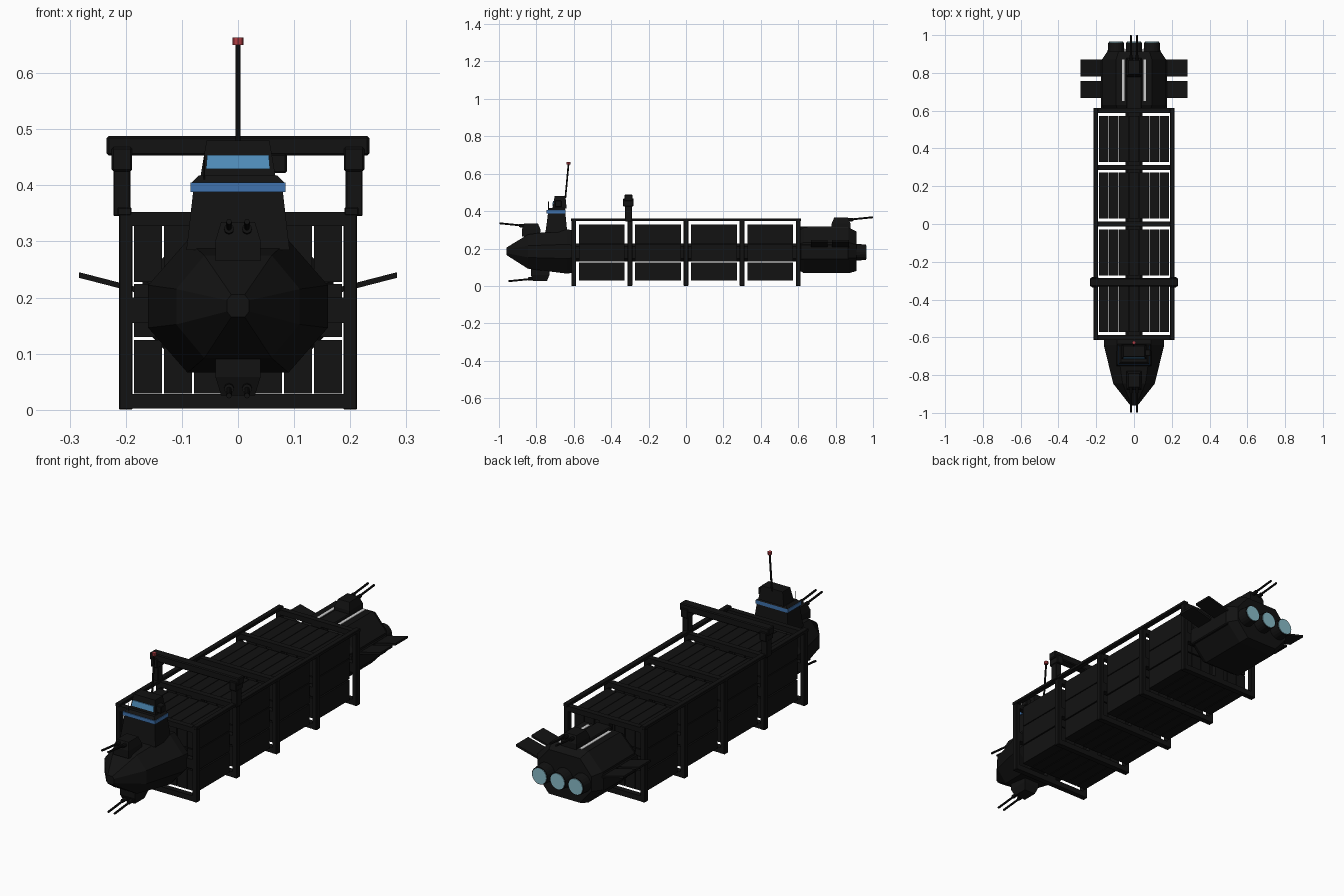
import bpy, bmesh, math
from mathutils import Vector

if "Cube" in bpy.data.objects:
    bpy.data.objects.remove(bpy.data.objects["Cube"])


def material(name, rgb):
    m = bpy.data.materials.new(name)
    m.diffuse_color = (*rgb, 1)
    m.use_nodes = True
    m.node_tree.nodes["Principled BSDF"].inputs["Base Color"].default_value = m.diffuse_color
    return m


BLACK = material("black_metal", (0.006, 0.006, 0.006))
BLUE = material("blue_glass", (0.05, 0.17, 0.42))
PALE_BLUE = material("window_glass", (0.08, 0.27, 0.5))
GLOW = material("engine_glow", (0.25, 0.5, 0.58))
RED = material("red_lamp", (0.45, 0.05, 0.06))
WHITE = material("white_paint", (0.75, 0.75, 0.75))


def finish(bm, name, mat):
    bmesh.ops.recalc_face_normals(bm, faces=bm.faces)
    me = bpy.data.meshes.new(name)
    bm.to_mesh(me)
    bm.free()
    ob = bpy.data.objects.new(name, me)
    bpy.context.collection.objects.link(ob)
    me.materials.append(mat)
    return ob


def loft(name, rings, mat=BLACK):
    """Skin a series of equal-length point rings and cap both ends."""
    bm = bmesh.new()
    vs = [[bm.verts.new(p) for p in r] for r in rings]
    n = len(vs[0])
    for a, b in zip(vs, vs[1:]):
        for i in range(n):
            bm.faces.new((a[i], a[(i + 1) % n], b[(i + 1) % n], b[i]))
    bm.faces.new(vs[0])
    bm.faces.new(vs[-1])
    return finish(bm, name, mat)


def rect(x0, x1, y0, y1, z):
    return [(x0, y0, z), (x1, y0, z), (x1, y1, z), (x0, y1, z)]


def box(name, x0, x1, y0, y1, z0, z1, mat=BLACK, bevel=0):
    ob = loft(name, [rect(x0, x1, y0, y1, z0), rect(x0, x1, y0, y1, z1)], mat)
    if bevel:
        mod = ob.modifiers.new("bevel", 'BEVEL')
        mod.width, mod.segments = bevel, 1
    return ob


def octagon(y, w, z0, z1, cx, cz):
    return [(-w + cx, y, z0), (w - cx, y, z0), (w, y, z0 + cz), (w, y, z1 - cz),
            (w - cx, y, z1), (-w + cx, y, z1), (-w, y, z1 - cz), (-w, y, z0 + cz)]


def rod(name, a, b, r, r2=None, sides=8, mat=BLACK):
    a, b = Vector(a), Vector(b)
    bm = bmesh.new()
    bmesh.ops.create_cone(bm, cap_ends=True, segments=sides, radius1=r,
                          radius2=r if r2 is None else r2, depth=(b - a).length)
    ob = finish(bm, name, mat)
    ob.location = (a + b) / 2
    ob.rotation_euler = (b - a).to_track_quat('Z', 'Y').to_euler()
    return ob


# Cargo frame: five rings, two top rails, central spine
for i in range(5):
    y = -0.6 + 0.3 * i
    a, b = y - 0.013, y + 0.013
    for s in (-1, 1):
        x0, x1 = sorted((s * 0.188, s * 0.212))
        box("frame_post", x0, x1, a, b, 0, 0.352, bevel=0.002)
    box("frame_top_bar", -0.19, 0.19, a, b, 0.327, 0.352)
    box("frame_bottom_bar", -0.19, 0.19, a, b, 0.002, 0.028)
    box("frame_cross_bar", -0.19, 0.19, a, b, 0.155, 0.2)
    box("frame_centre_bar", -0.025, 0.025, a, b, 0.02, 0.34)
for s in (-1, 1):
    x0, x1 = sorted((s * 0.19, s * 0.215))
    box("top_rail", x0, x1, -0.614, 0.614, 0.346, 0.361, bevel=0.002)
loft("cargo_spine", [octagon(y, 0.046, 0.131, 0.226, 0.015, 0.015) for y in (-0.62, 0.62)])

# Containers: seven columns, three rows, four bays
pitch = 0.374 / 7
for bay in range(4):
    yc = -0.45 + 0.3 * bay
    for col in range(-3, 4):
        for row, (z0, z1) in enumerate(((0.029, 0.124), (0.13, 0.224), (0.228, 0.328))):
            if row == 1 and col == 0:
                continue
            box("container", (col - 0.5) * pitch + 0.0015, (col + 0.5) * pitch - 0.0015,
                yc - 0.122, yc + 0.122, z0, z1)

# Travelling gantry above the cargo
gy = -0.308
for s in (-1, 1):
    x0, x1 = sorted((s * 0.192, s * 0.222))
    box("gantry_post", x0, x1, gy - 0.018, gy + 0.018, 0.345, 0.46, bevel=0.002)
    box("gantry_shoulder", x0 - 0.003, x1 + 0.003, gy - 0.028, gy + 0.028, 0.425, 0.468, bevel=0.003)
box("gantry_beam", -0.234, 0.234, gy - 0.022, gy + 0.022, 0.453, 0.488, bevel=0.004)

# Nose hull
loft("nose_hull", [octagon(-0.96, 0.02, 0.165, 0.205, 0.008, 0.01),
                   octagon(-0.845, 0.11, 0.092, 0.275, 0.05, 0.06),
                   octagon(-0.64, 0.16, 0.066, 0.302, 0.07, 0.08),
                   octagon(-0.6, 0.158, 0.07, 0.298, 0.07, 0.08)])

# Bridge tower with window bands
loft("bridge_base", [rect(-0.092, 0.092, -0.752, -0.635, 0.285), rect(-0.089, 0.089, -0.748, -0.637, 0.31),
                     rect(-0.08, 0.08, -0.738, -0.645, 0.388)])
box("bridge_window_band", -0.085, 0.085, -0.745, -0.643, 0.388, 0.405, BLUE)
loft("bridge_roof", [rect(-0.082, 0.082, -0.741, -0.643, 0.405), rect(-0.07, 0.07, -0.73, -0.65, 0.417)])
loft("upper_cabin", [rect(-0.067, 0.067, -0.714, -0.638, 0.415), rect(-0.056, 0.056, -0.702, -0.645, 0.48)])
loft("upper_window", [rect(-0.057, 0.057, -0.716, -0.7, 0.429), rect(-0.055, 0.055, -0.711, -0.695, 0.454)], PALE_BLUE)
box("cabin_side_box", 0.055, 0.087, -0.7, -0.665, 0.422, 0.456, bevel=0.003)
rod("whip_antenna", (-0.06, -0.735, 0.405), (-0.06, -0.735, 0.45), 0.0015, sides=6)
rod("mast", (0, -0.645, 0.47), (0, -0.628, 0.652), 0.0045)
rod("mast_lamp", (0, -0.628, 0.65), (0, -0.628, 0.663), 0.01, mat=RED)

# Engine block and drive nozzles
loft("engine_block", [octagon(0.595, 0.15, 0.09, 0.29, 0.065, 0.07),
                      octagon(0.63, 0.17, 0.068, 0.312, 0.075, 0.08),
                      octagon(0.87, 0.17, 0.068, 0.312, 0.075, 0.08),
                      octagon(0.912, 0.142, 0.08, 0.29, 0.06, 0.07)])
for x in (-0.095, 0, 0.095):
    rod("engine_nozzle", (x, 0.88, 0.18), (x, 0.962, 0.18), 0.047, 0.041, 20)
    rod("engine_glow_disc", (x, 0.955, 0.18), (x, 0.965, 0.18), 0.037, sides=20, mat=GLOW)

# Engine side bands, roof stripes and fins
for s in (-1, 1):
    x0, x1 = sorted((s * 0.15, s * 0.174))
    box("engine_side_band", x0, x1, 0.61, 0.87, 0.14, 0.222, bevel=0.004)
    box("roof_stripe", s * 0.056 - 0.007, s * 0.056 + 0.007, 0.65, 0.87, 0.31, 0.314, WHITE)
    for y0, y1 in ((0.667, 0.757), (0.78, 0.872)):
        loft("engine_fin", [[(s * x, y, z + t) for y, t in
                             ((y0, -0.005), (y1, -0.005), (y1, 0.005), (y0, 0.005))]
                            for x, z in ((0.155, 0.207), (0.283, 0.24))])
box("engine_roof_ridge", -0.04, 0.04, 0.61, 0.86, 0.3, 0.318, bevel=0.004)


# Twin-gun turrets: centre y, hull z, vertical direction, firing direction
def turret(yc, z, up, fire):
    rings = [rect(-w, w, yc - d, yc + d, z + up * h) for w, d, h in
             ((0.04, 0.05, -0.015), (0.04, 0.05, 0.022), (0.03, 0.036, 0.055))]
    loft("turret", rings)
    for x in (-0.016, 0.016):
        zb = z + up * 0.038
        rod("gun_sleeve", (x, yc, zb), (x, yc + fire * 0.065, zb + up * 0.005), 0.009)
        rod("gun_barrel", (x, yc, zb), (x, yc + fire * 0.17, zb + up * 0.017), 0.005)


turret(-0.828, 0.28, 1, -1)
turret(-0.78, 0.08, -1, -1)
turret(0.829, 0.312, 1, 1)
